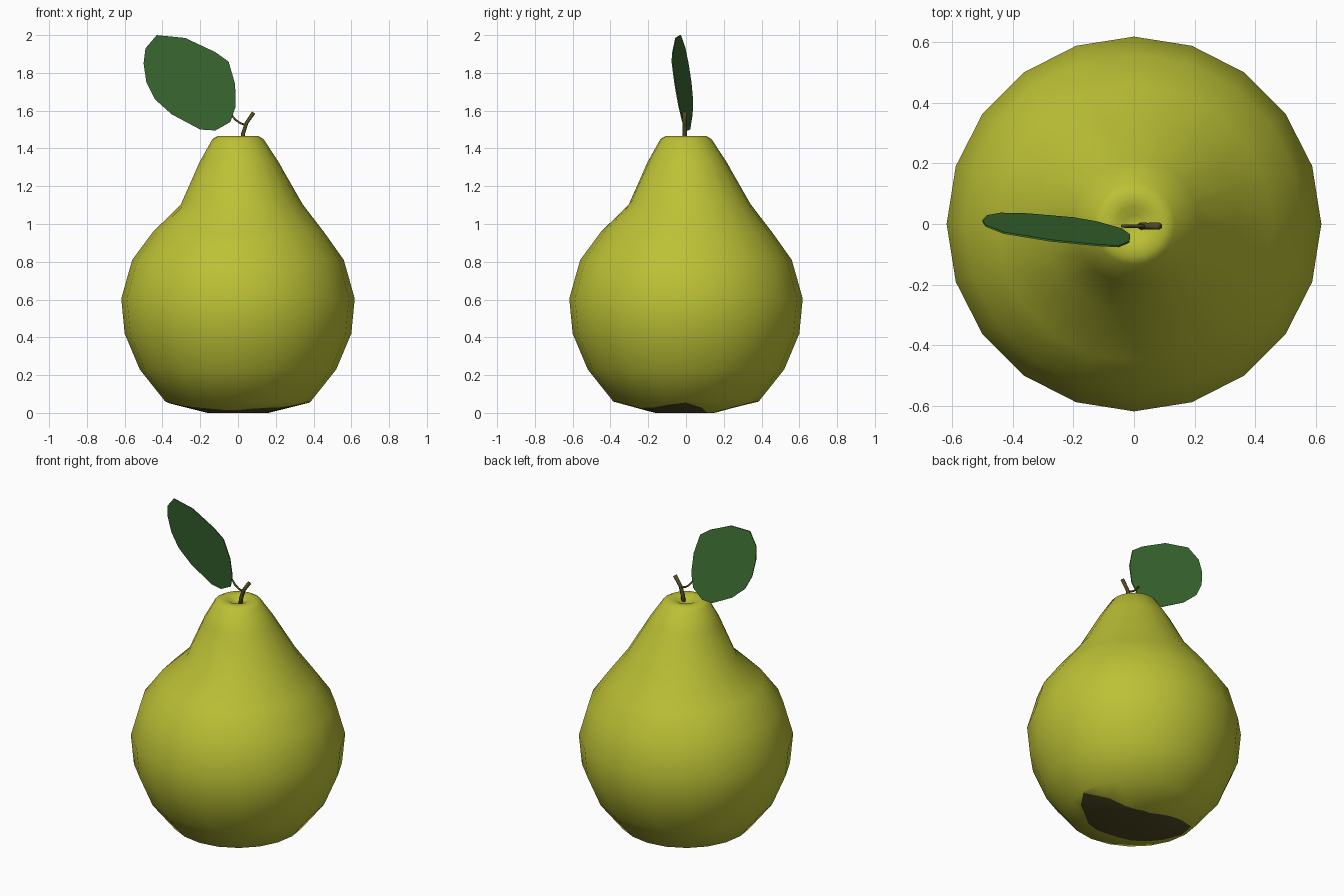
import bpy, bmesh, math
from mathutils import Vector

if "Cube" in bpy.data.objects:
    bpy.data.objects.remove(bpy.data.objects["Cube"])


def material(name, rgb):
    m = bpy.data.materials.new(name)
    m.diffuse_color = (*rgb, 1)
    m.use_nodes = True
    m.node_tree.nodes["Principled BSDF"].inputs["Base Color"].default_value = m.diffuse_color
    return m


GREEN_SKIN = material("pear_yellow_green", (0.505, 0.535, 0.036))
BROWN = material("woody_brown", (0.08, 0.072, 0.016))
LEAF = material("leaf_green", (0.047, 0.160, 0.034))


def finish(bm, name, mats, smooth=True):
    bmesh.ops.recalc_face_normals(bm, faces=bm.faces)
    me = bpy.data.meshes.new(name)
    bm.to_mesh(me)
    bm.free()
    for m in mats:
        me.materials.append(m)
    for p in me.polygons:
        p.use_smooth = smooth
    ob = bpy.data.objects.new(name, me)
    bpy.context.collection.objects.link(ob)
    return ob


def loft(bm, rings):
    faces = []
    for a, b in zip(rings, rings[1:]):
        n = len(a)
        for i in range(n):
            j = (i + 1) % n
            faces.append(bm.faces.new((a[i], a[j], b[j], b[i])))
    return faces


# Blossom patch underneath: irregular radius every 18 degrees from +x
patch = [0.38, 0.27, 0.18, 0.15, 0.145, 0.14, 0.17, 0.21, 0.27, 0.355,
         0.36, 0.32, 0.28, 0.25, 0.22, 0.22, 0.25, 0.27, 0.28, 0.33]
SIDES = len(patch)


def base_z(r):
    return 0.056 * max(0.0, r - 0.16) / 0.225


# Pear body: radius, height, lean of the shoulder towards back right
profile = [
    (0.385, 0.06, 0), (0.52, 0.23, 0),
    (0.60, 0.42, 0), (0.618, 0.605, 0), (0.56, 0.81, 0), (0.455, 0.955, 0.003),
    (0.322, 1.105, 0.028), (0.208, 1.33, 0.008), (0.135, 1.45, 0),
    (0.105, 1.467, 0), (0.06, 1.462, 0), (0.03, 1.445, 0),
]
bm = bmesh.new()


def ring_at(radius, height):
    ring = []
    for i in range(SIDES):
        a = math.tau * i / SIDES
        r = radius(i, a)
        ring.append(bm.verts.new((r * math.cos(a), r * math.sin(a), height(r))))
    return ring


rings = [ring_at(lambda i, a: min(0.16, 0.9 * patch[i]), base_z),
         ring_at(lambda i, a: patch[i], base_z)]
for r, z, lean in profile:
    rings.append(ring_at(lambda i, a: r + lean * math.cos(a - math.pi / 4),
                         lambda _: z))
faces = loft(bm, rings)
for f in faces[:SIDES]:
    f.material_index = 1
for ring, z, idx in ((rings[0], 0.003, 1), (rings[-1], 1.44, 0)):
    c = bm.verts.new((0, 0, z))
    for i in range(SIDES):
        f = bm.faces.new((c, ring[i], ring[(i + 1) % SIDES]))
        f.material_index = idx
finish(bm, "pear_body", [GREEN_SKIN, BROWN])


# Stem and leaf stalk: tapered tubes swept in the xz plane
def tube(name, path, sides=6):
    bm = bmesh.new()
    pts = [Vector((x, -0.007, z)) for x, z, _ in path]
    rings = []
    for k, p in enumerate(pts):
        t = (pts[min(k + 1, len(pts) - 1)] - pts[max(k - 1, 0)]).normalized()
        u = Vector((0, 1, 0))
        w = t.cross(u)
        r = path[k][2]
        rings.append([bm.verts.new(p + r * (math.cos(math.tau * i / sides) * u
                                            + math.sin(math.tau * i / sides) * w))
                      for i in range(sides)])
    loft(bm, rings)
    bm.faces.new(rings[0])
    bm.faces.new(rings[-1])
    finish(bm, name, [BROWN])


tube("stem", [(0.02, 1.42, 0.012), (0.027, 1.48, 0.012),
              (0.045, 1.535, 0.011), (0.083, 1.59, 0.012)])
tube("leaf_stalk", [(0.038, 1.525, 0.006), (0.01, 1.535, 0.006),
                    (-0.015, 1.553, 0.006), (-0.04, 1.585, 0.005)])

# Leaf: flat rounded outline on a tilted plane, given a little thickness
outline = [(-0.43, 2.0), (-0.28, 1.985), (-0.12, 1.91), (-0.05, 1.86),
           (-0.015, 1.74), (-0.013, 1.62), (-0.04, 1.54), (-0.12, 1.495),
           (-0.2, 1.5), (-0.35, 1.58), (-0.44, 1.66), (-0.485, 1.75),
           (-0.5, 1.85), (-0.49, 1.93)]
bm = bmesh.new()


def leaf_y(x, z):
    return -0.017 - 0.184 * (x + 0.25) - 0.182 * (z - 1.75)


front = [bm.verts.new((x, leaf_y(x, z) - 0.003, z)) for x, z in outline]
back = [bm.verts.new((x, leaf_y(x, z) + 0.003, z)) for x, z in outline]
loft(bm, [front, back])
bm.faces.new(front)
bm.faces.new(back)
finish(bm, "leaf", [LEAF], smooth=False)
